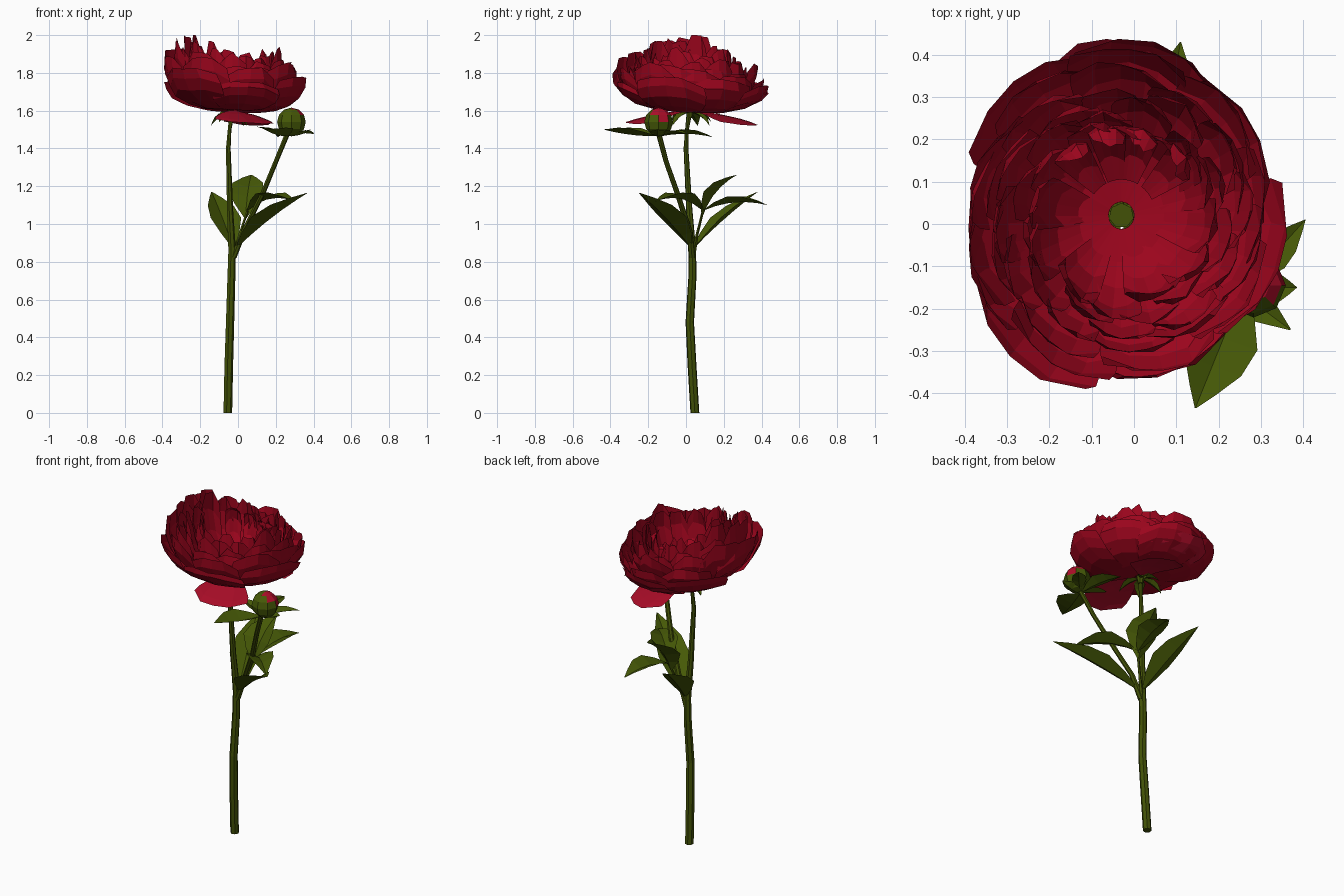
import bpy, bmesh, math, random
from mathutils import Vector

if "Cube" in bpy.data.objects:
    bpy.data.objects.remove(bpy.data.objects["Cube"])

random.seed(7)


def material(name, rgb):
    m = bpy.data.materials.new(name)
    m.diffuse_color = (*rgb, 1)
    m.use_nodes = True
    m.node_tree.nodes["Principled BSDF"].inputs["Base Color"].default_value = m.diffuse_color
    return m


RED = material("petal red", (0.33, 0.0015, 0.012))
BRIGHT = material("outer petal red", (0.42, 0.004, 0.022))
STEM = material("stem green", (0.055, 0.083, 0.002))
LEAF = material("leaf green", (0.06, 0.098, 0.002))


def finish(bm, name, *mats):
    me = bpy.data.meshes.new(name)
    bm.to_mesh(me)
    bm.free()
    for m in mats:
        me.materials.append(m)
    ob = bpy.data.objects.new(name, me)
    bpy.context.collection.objects.link(ob)
    return ob


def grid(bm, rows):
    """Skin a list of rows of points."""
    vs = [[bm.verts.new(p) for p in row] for row in rows]
    for a, b in zip(vs, vs[1:]):
        for i in range(len(a) - 1):
            bm.faces.new((a[i], a[i + 1], b[i + 1], b[i]))


def tube(name, path, sides=7):
    """Tapered stalk; path entries are x, y, z, radius."""
    bm = bmesh.new()
    rings = []
    for x, y, z, r in path:
        rings.append([bm.verts.new((x + r * math.cos(k * math.tau / sides),
                                    y + r * math.sin(k * math.tau / sides), z))
                      for k in range(sides)])
    for a, b in zip(rings, rings[1:]):
        for k in range(sides):
            n = (k + 1) % sides
            bm.faces.new((a[k], a[n], b[n], b[k]))
    bm.faces.new(rings[0][::-1])
    bm.faces.new(rings[-1])
    return finish(bm, name, STEM)


def leaf(name, base, tip, width, arch=0.03, fold=0.22):
    """Pointed leaf folded along its midrib."""
    bm = bmesh.new()
    base, tip = Vector(base), Vector(tip)
    axis = tip - base
    side = axis.cross(Vector((0, 0, 1))).normalized()
    up = side.cross(axis).normalized()
    rows = []
    for t, w in ((0, 0.06), (0.2, 0.6), (0.42, 1), (0.65, 0.85), (0.85, 0.4), (1, 0.02)):
        c = base + axis * t + up * arch * 4 * t * (1 - t)
        h = width / 2 * w
        rows.append([c - side * h + up * h * fold * 2, c, c + side * h + up * h * fold * 2])
    grid(bm, rows)
    return finish(bm, name, LEAF)


# Flower centre
CX, CY = -0.03, 0.02


def along(profile, t):
    f = min(max(t, 0), 1) * (len(profile) - 1)
    i = min(int(f), len(profile) - 2)
    f -= i
    return [a + (b - a) * f for a, b in zip(profile[i], profile[i + 1])]


def petal(bm, angle, half, profile, dr=0.0, dz=0.0, cols=5, rows=5):
    """Cupped petal with a ragged rim; profile is a list of (radius, z)."""
    us = [2 * k / (cols - 1) - 1 for k in range(cols)]
    ends = [1 - 0.16 * abs(u) ** 3 + random.uniform(-0.06, 0.03) for u in us]
    out = []
    for j in range(rows + 1):
        row = []
        for u, e in zip(us, ends):
            v = j / rows * e
            r, z = along(profile, v)
            r += (dr + 0.014 * u - 0.016 * u * u + random.uniform(-0.008, 0.008)) * v
            z += dz * v * v
            a = angle + u * half * (1 - 0.3 * v ** 4)
            x, y = r * math.cos(a), r * math.sin(a) * 1.06
            row.append((CX + x, CY + y, min(2.0, z - 0.06 * x - 0.05 * y)))
        out.append(row)
    grid(bm, out)


def rim_lift(a):
    """The flower is highest on the left and dips at the front and back."""
    return -0.015 + 0.028 * math.cos(2 * a) - 0.022 * math.cos(a)


# Petal rings, from the outside inwards: petal count, profile
RINGS = [
    (7, [(0.03, 1.60), (0.20, 1.60), (0.33, 1.66), (0.38, 1.74), (0.385, 1.81)]),
    (9, [(0.03, 1.605), (0.19, 1.61), (0.31, 1.67), (0.355, 1.77), (0.355, 1.86)]),
    (10, [(0.03, 1.61), (0.17, 1.62), (0.28, 1.69), (0.32, 1.80), (0.32, 1.89)]),
    (12, [(0.03, 1.615), (0.15, 1.63), (0.24, 1.70), (0.29, 1.81), (0.285, 1.925)]),
    (12, [(0.03, 1.62), (0.14, 1.635), (0.21, 1.70), (0.25, 1.82), (0.245, 1.95)]),
    (12, [(0.03, 1.625), (0.12, 1.64), (0.18, 1.70), (0.215, 1.83), (0.20, 1.96)]),
]
for k, (n, prof) in enumerate(RINGS):
    bm = bmesh.new()
    for i in range(n):
        ang = (i + 0.37 * k) * math.tau / n + random.uniform(-0.08, 0.08) + 0.5
        petal(bm, ang, math.pi / n * 1.3, prof, dr=random.uniform(-0.025, 0.022),
              dz=rim_lift(ang) + random.uniform(-0.04, 0.035))
    finish(bm, "petal_ring_%d" % (k + 1), RED)

# Loose petals curling inward at the back of the bowl
bm = bmesh.new()
for deg in (40, 75, 100, 130):
    petal(bm, math.radians(deg), 0.24,
          [(0.08, 1.64), (0.15, 1.68), (0.20, 1.78), (0.20, 1.86), (0.16, 1.89)],
          dz=random.uniform(-0.05, 0.01))
finish(bm, "inner_curled_petals", RED)

# Drooping outermost petals, front and back, and one long back petal
bm = bmesh.new()
petal(bm, math.radians(-75), 0.7, [(0.03, 1.60), (0.14, 1.58), (0.25, 1.55), (0.34, 1.52)])
petal(bm, math.radians(68), 0.62, [(0.03, 1.60), (0.14, 1.59), (0.25, 1.57), (0.35, 1.545)])
petal(bm, math.radians(95), 0.5, [(0.03, 1.60), (0.2, 1.61), (0.34, 1.65), (0.40, 1.72)])
finish(bm, "drooping_petals", BRIGHT)

# Green heart and sepals under the flower
bm = bmesh.new()
bmesh.ops.create_cone(bm, cap_ends=True, segments=7, radius1=0.014, radius2=0.03, depth=0.07)
bmesh.ops.translate(bm, verts=bm.verts, vec=(CX, CY, 1.595))
finish(bm, "flower_heart", STEM)
for i, deg in enumerate((60, 110, 160, 235, 310)):
    a = math.radians(deg)
    leaf("sepal_%d" % (i + 1), (CX, CY, 1.59),
         (CX + 0.12 * math.cos(a), CY + 0.12 * math.sin(a), 1.52 + 0.02 * (i % 2)), 0.06, 0.015)

# Stem and branches
tube("main_stem", [(-0.055, 0.047, 0, 0.024), (-0.05, 0.032, 0.25, 0.024),
                   (-0.043, 0.02, 0.48, 0.023), (-0.036, 0.034, 0.72, 0.022),
                   (-0.032, 0.033, 0.86, 0.021), (-0.043, 0.017, 1.08, 0.017),
                   (-0.052, 0.0, 1.4, 0.013), (-0.045, 0.005, 1.5, 0.010),
                   (CX, CY, 1.6, 0.016)])
tube("bud_branch", [(-0.026, 0.032, 0.82, 0.018), (0.03, 0.02, 0.96, 0.016),
                    (0.13, -0.045, 1.16, 0.015), (0.20, -0.105, 1.33, 0.014),
                    (0.262, -0.145, 1.48, 0.015)])
tube("leaf_stalk", [(-0.022, 0.04, 0.84, 0.012), (0.01, 0.06, 0.95, 0.008),
                    (0.05, 0.09, 1.07, 0.007)], 5)

# Bud: green with red showing at its upper right
bm = bmesh.new()
bmesh.ops.create_uvsphere(bm, u_segments=8, v_segments=6, radius=0.076)
bmesh.ops.translate(bm, verts=bm.verts, vec=(0.283, -0.145, 1.54))
bm.normal_update()
for f in bm.faces:
    f.material_index = 1 if f.normal.dot(Vector((0.65, 0.1, 0.75))) > 0.74 else 0
finish(bm, "flower_bud", LEAF, BRIGHT)

# Leaves: base, tip, width, arch
LEAVES = {
    "bud_leaf_front": ((0.26, -0.15, 1.465), (0.145, -0.435, 1.50), 0.17, -0.01),
    "bud_leaf_right": ((0.27, -0.14, 1.465), (0.405, 0.01, 1.475), 0.08, 0.01),
    "bud_leaf_side": ((0.27, -0.15, 1.465), (0.385, -0.15, 1.50), 0.08, -0.01),
    "bud_leaf_back": ((0.26, -0.13, 1.465), (0.21, 0.14, 1.46), 0.11, 0.015),
    "bud_leaf_left": ((0.26, -0.14, 1.465), (0.10, -0.11, 1.515), 0.07, 0.0),
    "leaf_front_right": ((-0.01, 0.03, 0.87), (0.37, -0.25, 1.165), 0.18, 0.015),
    "leaf_right": ((0.05, 0.09, 1.07), (0.30, -0.16, 1.12), 0.15, 0.04),
    "leaf_back_left": ((-0.025, 0.04, 0.87), (-0.14, 0.38, 1.17), 0.17, 0.01),
    "leaf_back_right": ((0.05, 0.09, 1.07), (0.11, 0.43, 1.10), 0.15, 0.03),
    "leaf_upright": ((0.04, 0.085, 1.03), (0.07, 0.27, 1.26), 0.19, 0.03),
}
for name, args in LEAVES.items():
    leaf(name, *args)
